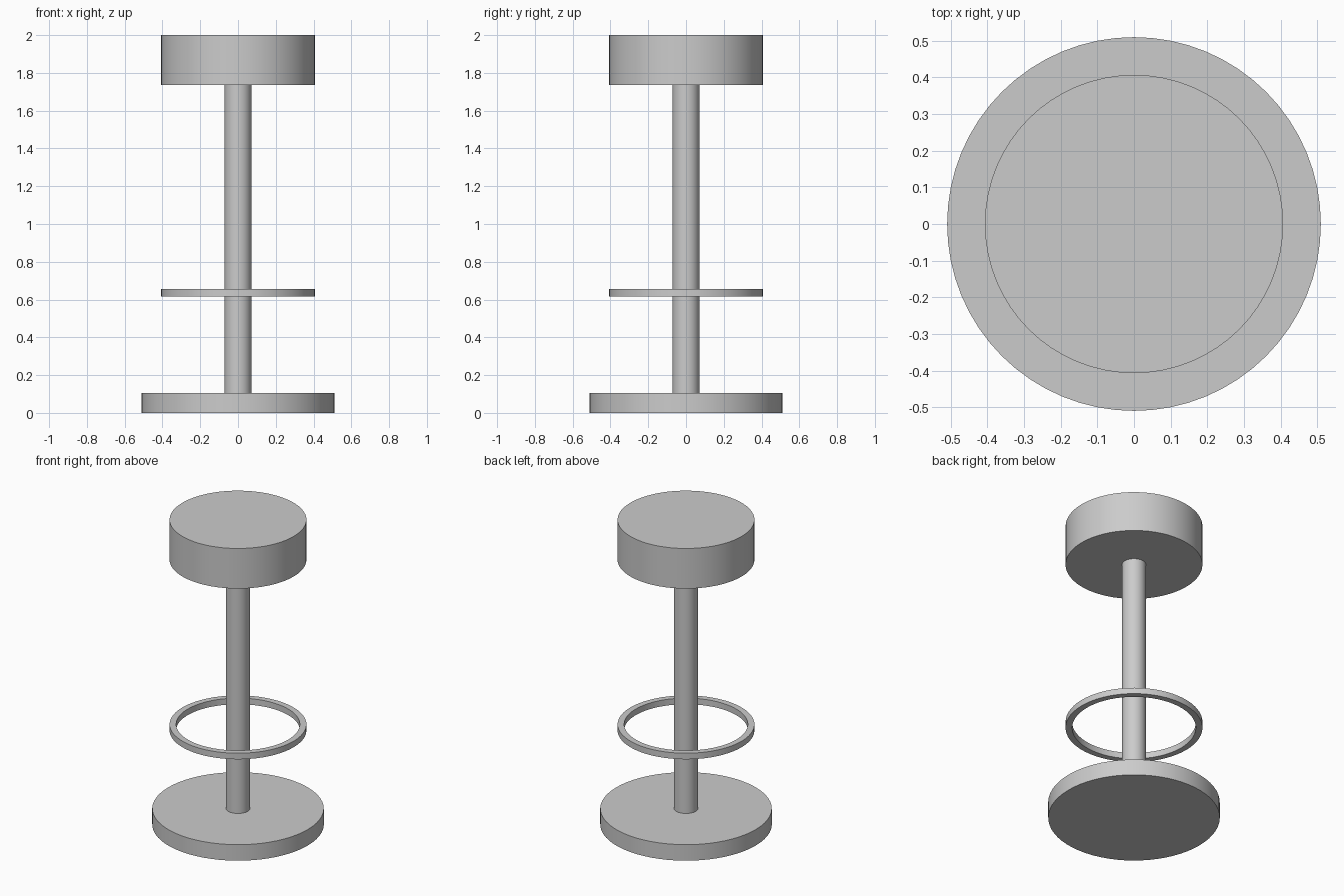
import bpy
import bmesh
import math

cube = bpy.data.objects.get("Cube")
if cube:
    bpy.data.objects.remove(cube, do_unlink=True)

SIDES = 64

grey = bpy.data.materials.new("plain_grey")
grey.use_nodes = True
colour = (0.6, 0.6, 0.6, 1.0)
grey.diffuse_color = colour
grey.node_tree.nodes["Principled BSDF"].inputs["Base Color"].default_value = colour


def finish(name, bm):
    """Turn a bmesh into a shaded, coloured object."""
    bmesh.ops.recalc_face_normals(bm, faces=bm.faces)
    mesh = bpy.data.meshes.new(name)
    bm.to_mesh(mesh)
    bm.free()
    mesh.materials.append(grey)
    obj = bpy.data.objects.new(name, mesh)
    bpy.context.collection.objects.link(obj)
    bpy.ops.object.select_all(action='DESELECT')
    obj.select_set(True)
    bpy.context.view_layer.objects.active = obj
    bpy.ops.object.shade_smooth_by_angle(angle=math.radians(30))
    return obj


def disc(name, radius, bottom, top):
    """Capped upright cylinder between two heights."""
    bm = bmesh.new()
    bmesh.ops.create_cone(bm, cap_ends=True, segments=SIDES,
                          radius1=radius, radius2=radius, depth=top - bottom)
    bmesh.ops.translate(bm, verts=bm.verts, vec=(0, 0, (bottom + top) / 2))
    return finish(name, bm)


def band(name, inner, outer, bottom, top):
    """Rectangular section spun into a closed ring."""
    bm = bmesh.new()
    section = [(inner, bottom), (outer, bottom), (outer, top), (inner, top)]
    verts = [bm.verts.new((r, 0, z)) for r, z in section]
    edges = [bm.edges.new((verts[i], verts[i - 1])) for i in range(len(verts))]
    bmesh.ops.spin(bm, geom=verts + edges, cent=(0, 0, 0), axis=(0, 0, 1),
                   angle=math.tau, steps=SIDES)
    bmesh.ops.remove_doubles(bm, verts=bm.verts, dist=0.0001)
    return finish(name, bm)


# Round floor plate, centre column and thick seat
disc("base", 0.51, 0.0, 0.105)
disc("column", 0.071, 0.105, 1.737)
disc("seat", 0.407, 1.737, 2.0)

# Free-standing ring around the column
band("foot_ring", 0.368, 0.407, 0.617, 0.657)
